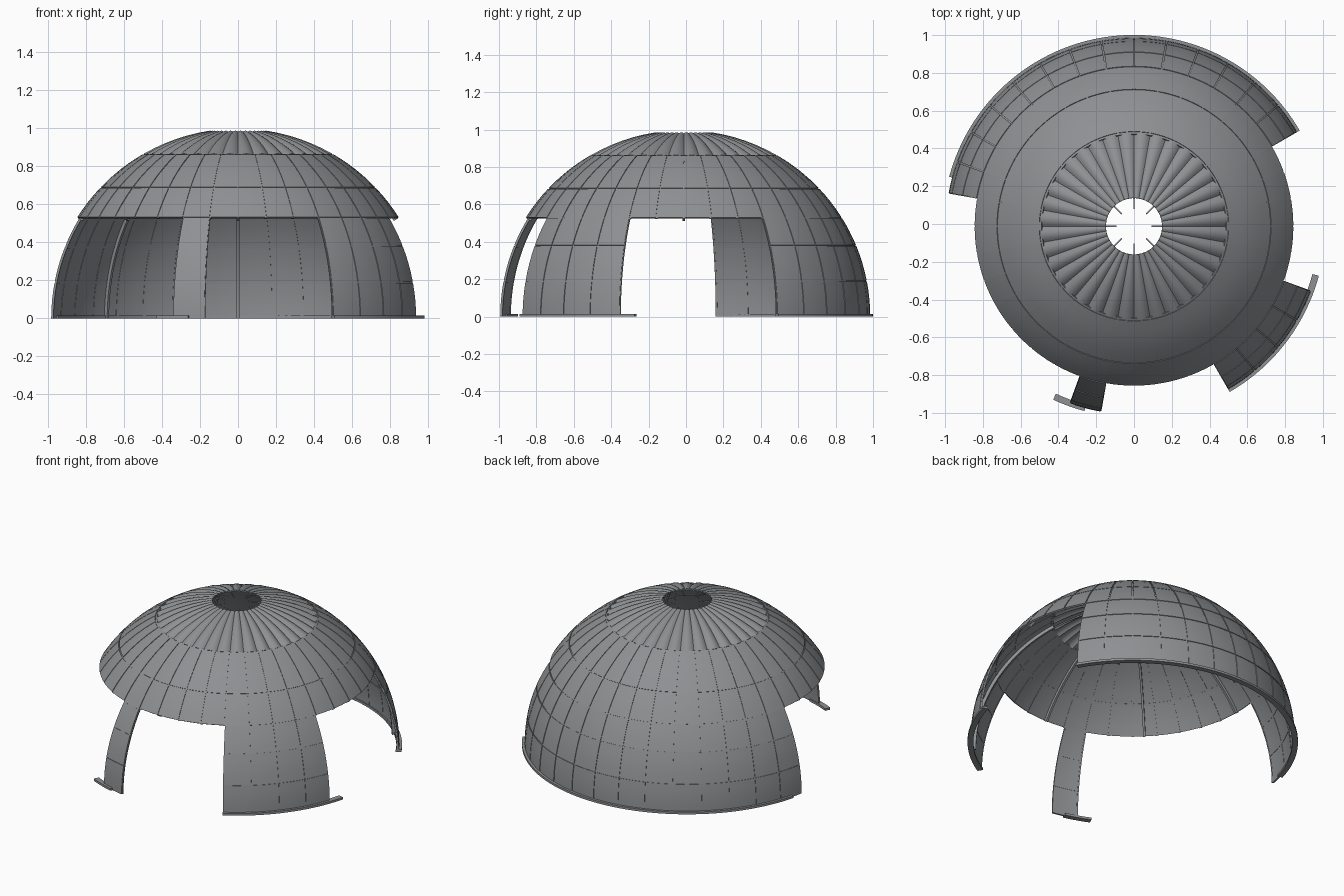
import bpy, bmesh, math
from mathutils import Vector

if "Cube" in bpy.data.objects:
    bpy.data.objects.remove(bpy.data.objects["Cube"])

R = 0.997                      # outer dome radius
CY = -0.012                    # dome axis offset in y
ROWS = [0, 11.0, 22.4, 32.0, 43.5, 60.0]   # panel row elevations, degrees
TOP = 81.35                    # elevation of the crown opening
WALLS = [(30, 170), (-60, -20), (-110, -100)]
RIMS = [(30, 165), (-60, -15), (-115, -105)]
GAP = 0.2                      # half seam width, degrees

grey = bpy.data.materials.new("dome grey")
grey.diffuse_color = (0.27, 0.28, 0.29, 1)
grey.use_nodes = True
grey.node_tree.nodes["Principled BSDF"].inputs["Base Color"].default_value = grey.diffuse_color


def sphere(a, e, r):
    a, e = math.radians(a), math.radians(e)
    return Vector((r * math.cos(e) * math.cos(a),
                   r * math.cos(e) * math.sin(a) + CY, r * math.sin(e)))


def block(bm, fn, na, ne):
    """Curved slab: fn(u, v, w) maps the unit cube to space."""
    g = [[[bm.verts.new(fn(i / na, j / ne, k)) for j in range(ne + 1)]
          for i in range(na + 1)] for k in (0, 1)]
    for i in range(na):
        for j in range(ne):
            for k in (0, 1):
                q = [g[k][i][j], g[k][i + 1][j], g[k][i + 1][j + 1], g[k][i][j + 1]]
                bm.faces.new(q if k else q[::-1])
    for i in range(na):
        for j in (0, ne):
            bm.faces.new([g[0][i][j], g[0][i + 1][j], g[1][i + 1][j], g[1][i][j]])
    for j in range(ne):
        for i in (0, na):
            bm.faces.new([g[0][i][j], g[0][i][j + 1], g[1][i][j + 1], g[1][i][j]])


def slab(bm, a0, a1, e0, e1, r0, r1, na, ne):
    block(bm, lambda u, v, w: sphere(a0 + (a1 - a0) * u, e0 + (e1 - e0) * v,
                                     r0 + (r1 - r0) * w), na, ne)


def finish(bm, name):
    bmesh.ops.recalc_face_normals(bm, faces=bm.faces)
    me = bpy.data.meshes.new(name)
    bm.to_mesh(me)
    bm.free()
    me.materials.append(grey)
    ob = bpy.data.objects.new(name, me)
    bpy.context.collection.objects.link(ob)
    bpy.ops.object.select_all(action='DESELECT')
    ob.select_set(True)
    bpy.context.view_layer.objects.active = ob
    bpy.ops.object.shade_smooth_by_angle(angle=math.radians(30))


def panels(name, spans, rows):
    """Ten-degree tiles over a lattice of seam strips."""
    bm = bmesh.new()
    for s0, s1 in spans:
        for a in range(s0, s1, 10):
            for e0, e1 in zip(rows, rows[1:]):
                lo = GAP if e0 > 0 else 0
                ga = GAP / math.cos(math.radians(e0))
                slab(bm, a + ga, a + 10 - ga, e0 + lo, e1 - GAP, R - 0.011, R, 4, 4)
    finish(bm, name + "_panels")
    bm = bmesh.new()
    for s0, s1 in spans:
        for e in rows[1:]:
            slab(bm, s0, s1, e - 0.5, e + 0.5, R - 0.013, R - 0.004, (s1 - s0) // 5 * 2, 1)
        for a in range(s0, s1 + 1, 10):
            if a == s1 and s1 - s0 == 360:
                continue
            lo = a if a == s0 and s1 - s0 < 360 else a - 0.5
            hi = a if a == s1 else a + 0.5
            slab(bm, lo, hi, rows[0], rows[-1], R - 0.013, R - 0.004, 1, 12)
    finish(bm, name + "_seams")


# upper ring and the partial lower walls
panels("upper_ring", [(0, 360)], ROWS[3:])
panels("lower_wall", WALLS, ROWS[:4])

# fluted crown around the open top
bm = bmesh.new()
for f in range(36):
    def flute(u, v, w, f=f):
        e = 60 + GAP + (TOP - 60 - GAP) * v
        t = 2 * u - 1
        dip = 0.036 * math.cos(math.radians(e)) * t * t
        return sphere(f * 10 + 10 * u, e, R - dip - 0.008 * (1 - w))
    block(bm, flute, 8, 6)
finish(bm, "fluted_crown")

# inner ribs every 45 degrees, reaching the floor where there is wall
bm = bmesh.new()
for a in (0, 45, 90, 135, 180, 225, 270, 315):
    low = 0 if a in (45, 90, 135, 315) else 32
    n = 16 if low else 24
    for e0, e1 in ((low, 60), (60, 84.5)):
        def rib(u, v, w, a=a, e0=e0, e1=e1):
            top = e0 == 60
            e = e0 + (e1 - e0) * v
            p = sphere(a, e, (R - 0.032) + (0.008 if top else 0.02) * w)
            half = (0.003 if top else 0.007) * (2 * u - 1)
            t = math.radians(a)
            return p + Vector((-math.sin(t), math.cos(t), 0)) * half
        block(bm, rib, 1, n)
finish(bm, "inner_ribs")

# base rim segments
bm = bmesh.new()
for a0, a1 in RIMS:
    def rim(u, v, w, a0=a0, a1=a1):
        p = sphere(a0 + (a1 - a0) * u, 0, 0.978 + 0.035 * w)
        p.z = 0.015 * v
        return p
    block(bm, rim, max(4, (a1 - a0) // 2), 1)
finish(bm, "base_rim")
